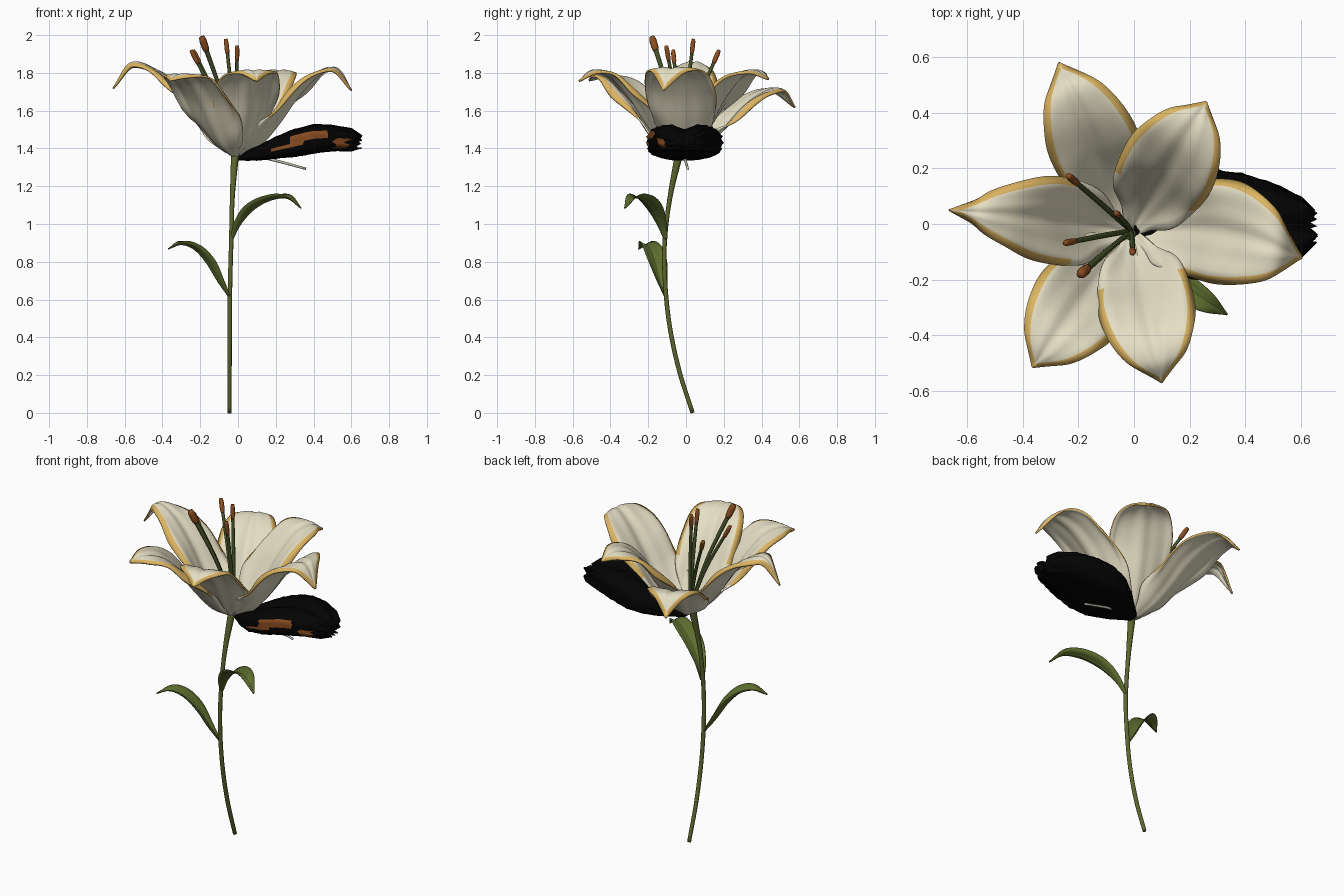
import bpy, math, random
from mathutils import Vector as V

if "Cube" in bpy.data.objects:
    bpy.data.objects.remove(bpy.data.objects["Cube"])
random.seed(4)


def mat(name, r, g, b):
    m = bpy.data.materials.new(name)
    m.diffuse_color = (r, g, b, 1)
    m.use_nodes = True
    m.node_tree.nodes["Principled BSDF"].inputs["Base Color"].default_value = m.diffuse_color
    return m


CREAM = mat("cream", 0.78, 0.73, 0.55)
GOLD = mat("gold_edge", 0.72, 0.46, 0.12)
STEM = mat("stem_green", 0.11, 0.135, 0.028)
LEAF = mat("leaf_green", 0.11, 0.155, 0.028)
FILAMENT = mat("dark_green", 0.06, 0.085, 0.022)
RUST = mat("rust", 0.26, 0.075, 0.015)
BLACK = mat("black", 0.001, 0.001, 0.001)
BONE = mat("bone", 0.62, 0.58, 0.48)


def lerp(keys, t):
    """Smooth interpolation through evenly spaced keys (numbers or vectors)."""
    n = len(keys) - 1
    i = min(int(t * n), n - 1)
    f = t * n - i
    b, c = keys[i], keys[i + 1]
    a = keys[i - 1] if i > 0 else b * 2 - c
    d = keys[i + 2] if i + 2 <= n else c * 2 - b
    return (b * 2 + (c - a) * f + (a * 2 - b * 5 + c * 4 - d) * f * f
            + (b * 3 - a - c * 3 + d) * f ** 3) * 0.5


def table(pairs, x):
    """Linear lookup in (x, value) pairs."""
    for (x0, v0), (x1, v1) in zip(pairs, pairs[1:]):
        if x <= x1:
            return v0 + (v1 - v0) * max(0, x - x0) / (x1 - x0)
    return pairs[-1][1]


def make(name, verts, faces, mats, idx=None):
    me = bpy.data.meshes.new(name)
    me.from_pydata(verts, [], faces)
    for m in mats:
        me.materials.append(m)
    for k, p in enumerate(me.polygons):
        p.use_smooth = True
        if idx:
            p.material_index = idx[k]
    ob = bpy.data.objects.new(name, me)
    bpy.context.collection.objects.link(ob)
    return ob


def tube(name, keys, radii, m, rows=24, sides=10):
    keys = [V(k) for k in keys]
    verts, faces = [], []
    for i in range(rows + 1):
        t = i / rows
        p = lerp(keys, t)
        d = (lerp(keys, min(1, t + .01)) - lerp(keys, max(0, t - .01))).normalized()
        a = d.orthogonal().normalized() if i == 0 else (a - d * a.dot(d)).normalized()
        b = d.cross(a)
        r = lerp(radii, t)
        for j in range(sides):
            w = 2 * math.pi * j / sides
            verts.append(p + (a * math.cos(w) + b * math.sin(w)) * r)
    for i in range(rows):
        for j in range(sides):
            k = (j + 1) % sides
            faces.append((i * sides + j, i * sides + k, (i + 1) * sides + k, (i + 1) * sides + j))
    faces += [tuple(reversed(range(sides))), tuple(range(rows * sides, (rows + 1) * sides))]
    return make(name, verts, faces, [m])


def blade(name, keys, half, widths, cups, mats, band=0.0, start=0.0, wave=0.0, thick=0.005, rows=40, inner=16):
    """Curved sheet along a path; the outer columns form the edge band, curled back at mid length."""
    keys = [V(k) for k in keys]
    out = keys[-1] - keys[0]
    side = V((-out.y, out.x, 0)).normalized()
    verts, faces, idx = [], [], []
    cols = inner + 3
    for i in range(rows + 1):
        t = i / rows
        p = lerp(keys, t)
        d = (lerp(keys, min(1, t + .02)) - lerp(keys, max(0, t - .02))).normalized()
        n = d.cross(side).normalized()
        w = max(0.003, half * lerp(widths, t))
        e = 1 - min(0.9 if t > .5 else 0.3, (band or 0.02) / w)
        us = [-1] + [e * (2 * j / inner - 1) for j in range(inner + 1)] + [1]
        curl = .3 * math.exp(-((t - .5) / .2) ** 2) if band else 0
        for u in us:
            ripple = wave * math.sin(t * 17 + u * 2) * u * u * min(1, 4 * t) * (1 - t)
            ridge = 0.05 * w * (math.exp(-(u / .12) ** 2) - .5 * math.exp(-((abs(u) - .3) / .12) ** 2))
            bend = lerp(cups, t) * u * u - curl * u ** 8
            verts.append(p + side * w * u + n * (w * bend + ripple - ridge))
    for i in range(rows):
        for j in range(cols - 1):
            a = i * cols + j
            faces.append((a, a + cols, a + cols + 1, a + 1))
            edge = band and i > rows * start and (j in (0, cols - 2) or i >= rows - 1)
            idx.append(0 if edge else len(mats) - 1)
    ob = make(name, verts, faces, mats, idx)
    s = ob.modifiers.new("thickness", "SOLIDIFY")
    s.thickness, s.offset = thick, -1
    s.material_offset = 1 if band else 0
    return ob


# Stem
tube("stem", [(-.045, .035, 0), (-.045, -.035, .22), (-.044, -.085, .45), (-.042, -.11, .68),
              (-.036, -.113, .9), (-.03, -.085, 1.14), (-.015, -.035, 1.38)],
     [.011, .012, .012, .012, .012, .013, .022], STEM, rows=40)

# Leaves
leaf_w = [.15, .55, .95, .95, .65, .05]
leaf_c = [.8, .7, .5, .4, .4, .2]
blade("lower_leaf", [(-.05, -.11, .62), (-.105, -.135, .70), (-.165, -.16, .80), (-.23, -.185, .87),
                     (-.30, -.215, .895), (-.37, -.25, .87)], .055, leaf_w, leaf_c, [LEAF])
blade("upper_leaf", [(-.03, -.11, .92), (.01, -.14, 1.0), (.08, -.18, 1.08), (.17, -.225, 1.13),
                     (.26, -.28, 1.14), (.335, -.325, 1.085)], .055, leaf_w, leaf_c, [LEAF])

# Petals: tip x, tip y, peak height, tip height, half width, sideways bow, inner ring (1) or outer ring (0)
petals = {
    "back_left_petal": (-.27, .58, 1.72, 1.62, .165, 0, 0),
    "back_right_petal": (.26, .44, 1.82, 1.77, .175, 0, 1),
    "right_petal": (.605, -.12, 1.83, 1.71, .19, .05, 0),
    "front_petal": (.10, -.57, 1.82, 1.76, .175, 0, 1),
    "front_left_petal": (-.365, -.515, 1.80, 1.765, .175, 0, 0),
    "left_petal": (-.665, .05, 1.86, 1.72, .155, -.01, 1),
}
base = V((-.01, -.03, 0))
for name, (x, y, zp, zt, half, bow, inside) in petals.items():
    tip = V((x, y, 0)) - base
    side = V((-tip.y, tip.x, 0)).normalized()
    keys = []
    for f, g in ((.03, .01), (.18, .14), (.34, .40), (.50, .70), (.68, .93), (.86, .99), (1, None)):
        z = zt if g is None else 1.36 + (zp - 1.36) * g
        shift = (-.03 if inside else .02) * math.sin(math.pi * f) ** .5 * (1 - f)
        keys.append(base + tip * (f + shift) + side * bow * math.sin(math.pi * f) + V((0, 0, z)))
    w = [.14, .46 if inside else .6, .86, 1, .88, .55, .02]
    cups = [.5, .5, .42, .3, .1, -.1, -.2]
    if name == "left_petal":
        w = [.14, .5, .95, 1, .72, .35, .02]
        cups = [.5, .5, .45, .3, 0, -.4, -.5]
    blade(name, keys, half, w, cups, [GOLD, CREAM], band=.027, start=.36 if inside else .3, wave=.018, thick=.01)

# Stamens: anther centre and thickness
for k, (x, y, z, r) in enumerate([(-.18, -.17, 1.955, .019), (-.22, .16, 1.885, .013), (-.06, .035, 1.94, .012),
                                  (-.005, -.098, 1.905, .012), (-.23, -.065, 1.885, .012)]):
    c, root = V((x, y, z)), V((-.01, -.025, 1.38))
    mid = root.lerp(c, .5) + V((-x, -y, 0)) * .08
    d = (c - mid).normalized()
    tube(f"filament_{k + 1}", [root, mid, c], [.009, .01, .009 if r < .015 else .013], FILAMENT, 14, 8)
    tube(f"anther_{k + 1}", [c - d * .04, c - d * .02, c, c + d * .02, c + d * .04],
         [r * .8, r, r, r, r * .75], RUST, 10, 10)

# Dark ragged mass under the right petal: x, half width, bottom, top
sect = [(0, .03, 1.335, 1.375), (.1, .12, 1.335, 1.415), (.2, .19, 1.345, 1.465), (.3, .205, 1.355, 1.505),
        (.4, .19, 1.372, 1.53), (.5, .16, 1.385, 1.53), (.6, .11, 1.385, 1.515), (.65, .06, 1.40, 1.485)]
rows, sides = 26, 48
jag = [random.uniform(-.06, .015) for _ in range(sides)]
verts, faces, idx = [], [], []
for i in range(rows + 1):
    x0 = .65 * i / rows
    w, lo, hi = (table([(s[0], s[c]) for s in sect], x0) for c in (1, 2, 3))
    for j in range(sides):
        a = 2 * math.pi * j / sides
        ca, sa = math.cos(a), math.sin(a)
        k = 1 - .06 * (j % 2) + random.uniform(-.02, .02)
        y = w * k * math.copysign(abs(ca) ** .7, ca)
        z = (lo + hi) / 2 + (hi - lo) / 2 * k * math.copysign(abs(sa) ** .6, sa)
        if sa > 0:
            z -= .03 * math.exp(-(y / .04) ** 2) * min(1, x0 * 4)
        verts.append((x0 + jag[j] * (i / rows) ** 3, y - .008, z))
for i in range(rows):
    for j in range(sides):
        k = (j + 1) % sides
        faces.append((i * sides + j, (i + 1) * sides + j, (i + 1) * sides + k, i * sides + k))
        x = .65 * (i + .5) / rows
        streak = .28 < x < .47 and j in (21, 22, 23) or .18 < x < .34 and j == 24
        spot = .52 < x < .6 and 24 <= j <= 28
        idx.append(1 if streak or spot else 0)
faces += [tuple(range(sides)), tuple(reversed(range(rows * sides, (rows + 1) * sides)))]
idx += [0, 0]
make("dark_mass", verts, faces, [BLACK, RUST], idx)

# Pale thin stick below the dark mass
tube("pale_stick", [(.12, -.01, 1.355), (.24, 0, 1.325), (.36, .01, 1.292)], [.007, .007, .006], BONE, 6, 8)
